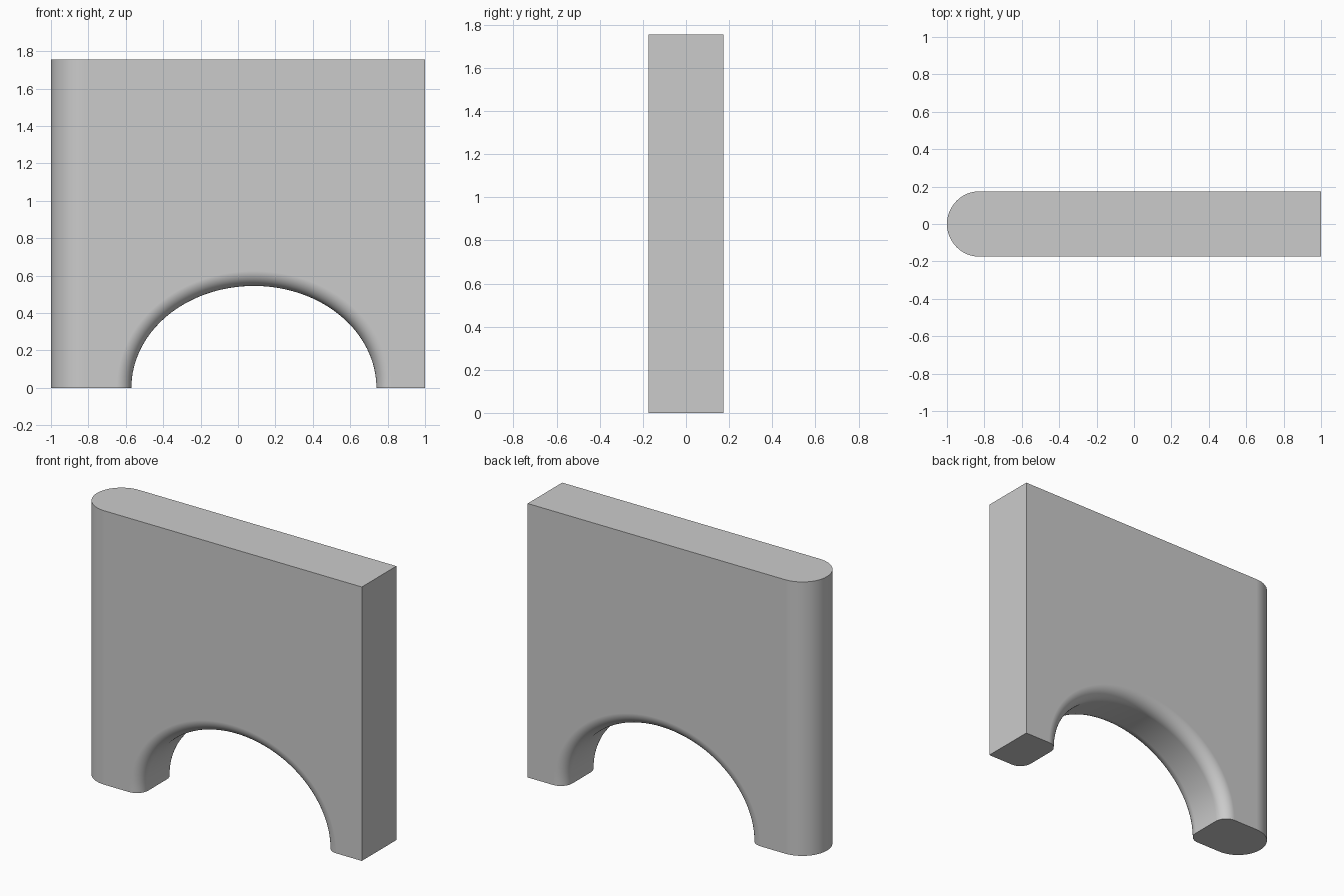
import bpy, bmesh
from math import sin, cos, pi, hypot

if "Cube" in bpy.data.objects:
    bpy.data.objects.remove(bpy.data.objects["Cube"])

HALF, HEIGHT = 0.175, 1.755            # half thickness and height of the wall
CX, RX, RZ, FILLET = 0.085, 0.655, 0.545, 0.08


def loft(name, rings):
    """Closed solid through rings of equal point count."""
    bm = bmesh.new()
    loops = [[bm.verts.new(p) for p in ring] for ring in rings]
    n = len(loops[0])
    for a, b in zip(loops, loops[1:]):
        for i in range(n):
            j = (i + 1) % n
            bm.faces.new((a[i], a[j], b[j], b[i]))
    bm.faces.new(loops[0])
    bm.faces.new(loops[-1])
    bmesh.ops.recalc_face_normals(bm, faces=bm.faces)
    mesh = bpy.data.meshes.new(name)
    bm.to_mesh(mesh)
    bm.free()
    obj = bpy.data.objects.new(name, mesh)
    bpy.context.collection.objects.link(obj)
    return obj


# Wall slab with one rounded end
outline = [(1, -HALF), (1, HALF)]
for i in range(25):
    a = pi / 2 + pi * i / 24
    outline.append((-1 + HALF + HALF * cos(a), HALF * sin(a)))
wall = loft("arched_wall", [[(x, y, z) for x, y in outline] for z in (0, HEIGHT)])


# Elliptical arch cutter, flaring outwards to round both rims
def arch_ring(y, d):
    pts = [(CX + RX + d, y, -0.2)]
    for i in range(65):
        a = pi * i / 64
        nx, nz = cos(a) / RX, sin(a) / RZ
        k = d / hypot(nx, nz)
        pts.append((CX + RX * cos(a) + nx * k, y, RZ * sin(a) + nz * k))
    return pts + [(CX - RX - d, y, -0.2)]


flare = []
for i in range(9):
    a = pi / 2 * i / 8
    flare.append((HALF - FILLET + FILLET * sin(a), FILLET * (1 - cos(a))))
flare.append((0.3, FILLET))
stations = [(-y, d) for y, d in reversed(flare)] + flare
cutter = loft("arch_cutter", [arch_ring(y, d) for y, d in stations])
cutter.hide_render = True

# Cut the arch and shade
cut = wall.modifiers.new("arch", 'BOOLEAN')
cut.operation = 'DIFFERENCE'
cut.solver = 'EXACT'
cut.object = cutter
bpy.context.view_layer.objects.active = wall
wall.select_set(True)
bpy.ops.object.modifier_apply(modifier=cut.name)
bpy.data.objects.remove(cutter)
bpy.ops.object.shade_smooth_by_angle(angle=pi / 6)
weighted = wall.modifiers.new("clean_normals", 'WEIGHTED_NORMAL')
weighted.keep_sharp = True
